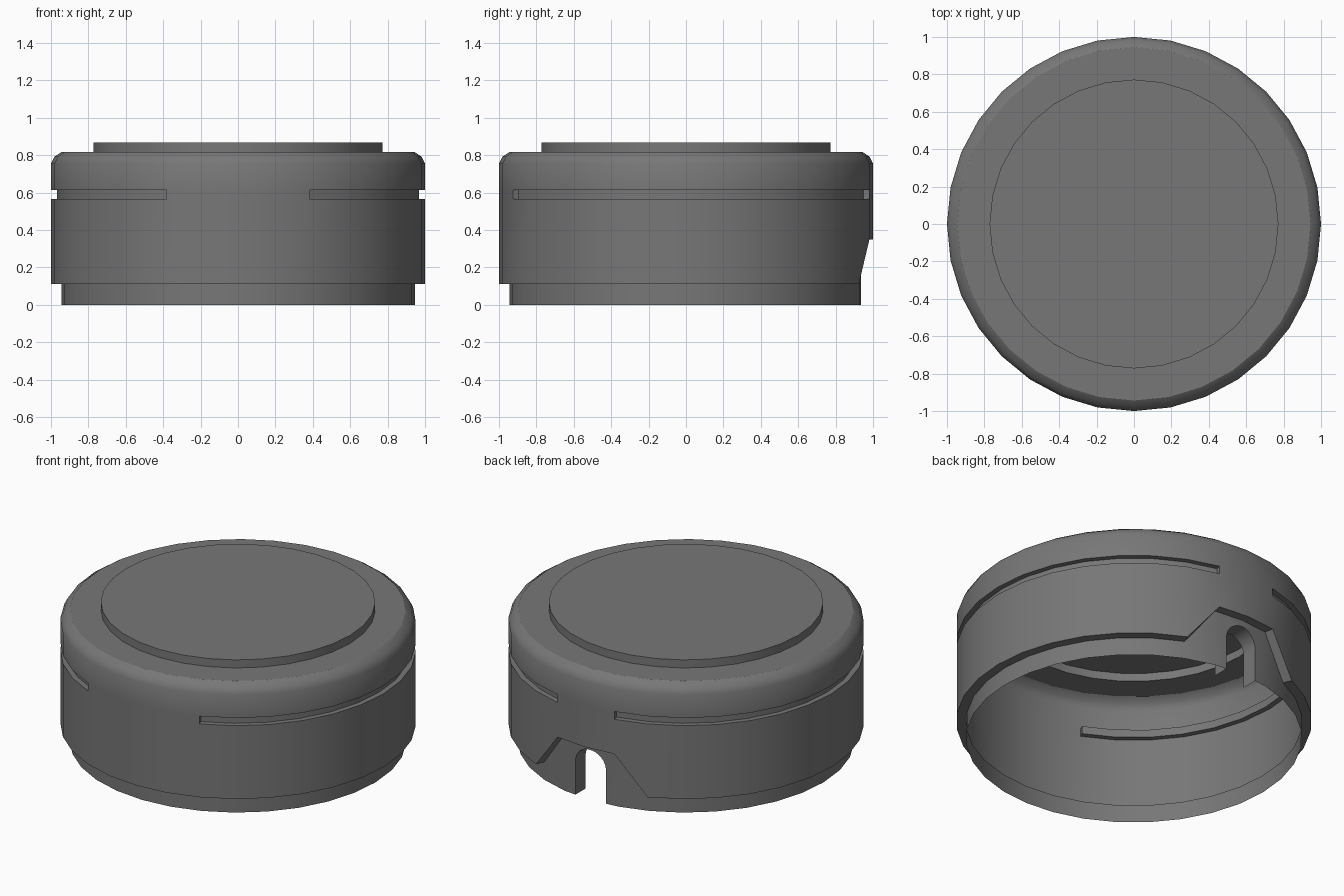
import bpy, bmesh
from math import sin, cos, tan, pi

if "Cube" in bpy.data.objects:
    bpy.data.objects.remove(bpy.data.objects["Cube"])

N = 32                      # sides of the round body
R_LOW, R_OUT, R_SLOT, R_DISC = 0.945, 1.0, 0.968, 0.772
SLOT_LO, SLOT_HI, TOP, DISC_TOP = 0.565, 0.613, 0.817, 0.867
ARCH_W, ARCH_SPRING, ARCH_DEPTH = 0.105, 0.205, 0.11

bm = bmesh.new()


def P(i, r, z):
    a = 2 * pi * i / N
    return (r * cos(a), r * sin(a), z)


def face(*pts):
    bm.faces.new([bm.verts.new(p) for p in pts])


def band(i, r0, z0, r1, z1):
    """One facet of a ring between two profile points."""
    face(P(i, r0, z0), P(i + 1, r0, z0), P(i + 1, r1, z1), P(i, r1, z1))


def base(i):
    """Lower edge of the outer wall, raised at the back recess."""
    return 0.35 if i in (7, 8, 9) else 0.11


def slotted(i):
    return i % N not in (7, 8, 22, 23, 24, 25)


# rounded shoulder, flat rim and raised disc
upper = [(R_OUT, SLOT_HI), (R_OUT, 0.755), (0.981, 0.792), (0.944, TOP),
         (R_DISC, TOP), (R_DISC, DISC_TOP)]

for i in range(N):
    h0, h1 = base(i), base(i + 1)
    # lower band (arch facets are made separately), ledge and main wall
    if i not in (7, 8):
        face(P(i, R_LOW, 0), P(i + 1, R_LOW, 0), P(i + 1, R_LOW, h1), P(i, R_LOW, h0))
    face(P(i, R_LOW, h0), P(i + 1, R_LOW, h1), P(i + 1, R_OUT, h1), P(i, R_OUT, h0))
    face(P(i, R_OUT, h0), P(i + 1, R_OUT, h1), P(i + 1, R_OUT, SLOT_LO), P(i, R_OUT, SLOT_LO))
    # side grooves
    if slotted(i):
        band(i, R_OUT, SLOT_LO, R_SLOT, SLOT_LO)
        band(i, R_SLOT, SLOT_LO, R_SLOT, SLOT_HI)
        band(i, R_SLOT, SLOT_HI, R_OUT, SLOT_HI)
    else:
        band(i, R_OUT, SLOT_LO, R_OUT, SLOT_HI)
    if slotted(i) != slotted(i - 1):
        face(P(i, R_OUT, SLOT_LO), P(i, R_SLOT, SLOT_LO), P(i, R_SLOT, SLOT_HI), P(i, R_OUT, SLOT_HI))
    for (r0, z0), (r1, z1) in zip(upper, upper[1:]):
        band(i, r0, z0, r1, z1)
face(*[P(i, R_DISC, DISC_TOP) for i in range(N)])

# arched cable opening at the back, mirrored about x = 0
outline = [(ARCH_W, 0)]
outline += [(ARCH_W * cos(t * pi / 16), ARCH_SPRING + ARCH_W * sin(t * pi / 16)) for t in range(8)]
outline += [(0, ARCH_SPRING + ARCH_W)]
for s, i in ((1, 7), (-1, 9)):
    edge = [(s * x, R_LOW - x * tan(pi / N), z) for x, z in outline]
    back = [(x, R_LOW - ARCH_DEPTH, z) for x, y, z in edge]
    face(P(i, R_LOW, 0), *edge, (0, R_LOW, 0.35), P(i, R_LOW, 0.35))
    for k in range(len(edge) - 1):
        face(edge[k], edge[k + 1], back[k + 1], back[k])

# join the facets into one outward-facing shell
bmesh.ops.remove_doubles(bm, verts=bm.verts, dist=1e-4)
bmesh.ops.recalc_face_normals(bm, faces=bm.faces)
if max(bm.faces, key=lambda f: f.calc_center_median().z).normal.z < 0:
    bmesh.ops.reverse_faces(bm, faces=bm.faces)

me = bpy.data.meshes.new("cap_shell")
bm.to_mesh(me)
bm.free()
ob = bpy.data.objects.new("cap_shell", me)
bpy.context.collection.objects.link(ob)

# dark grey plastic
mat = bpy.data.materials.new("dark_grey")
mat.diffuse_color = (0.185, 0.185, 0.185, 1)
mat.use_nodes = True
mat.node_tree.nodes["Principled BSDF"].inputs["Base Color"].default_value = mat.diffuse_color
me.materials.append(mat)

bpy.context.view_layer.objects.active = ob
ob.select_set(True)
bpy.ops.object.shade_smooth_by_angle(angle=pi / 6)
